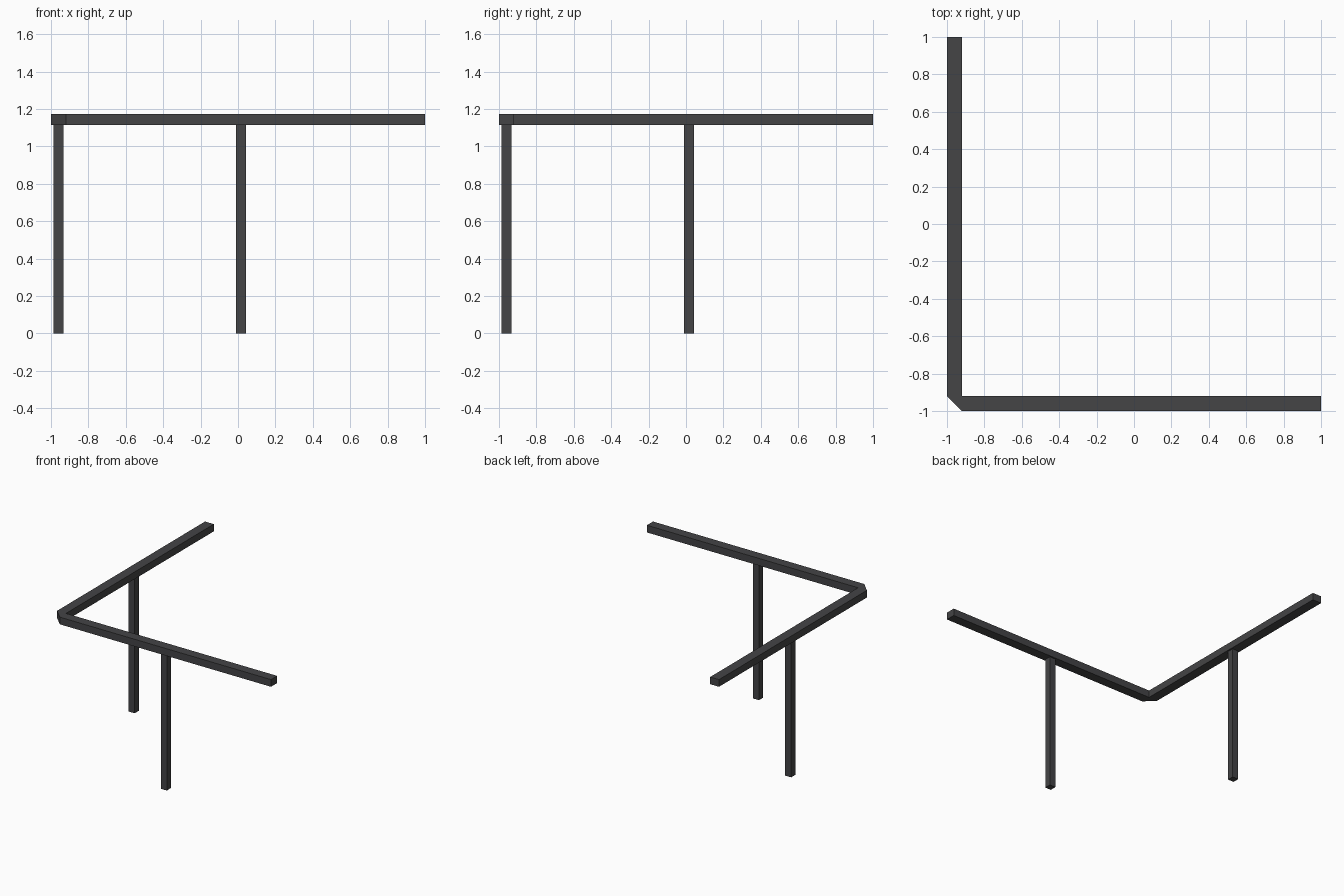
import bpy
import bmesh

if "Cube" in bpy.data.objects:
    bpy.data.objects.remove(bpy.data.objects["Cube"])

RAIL_BOTTOM, RAIL_TOP = 1.113, 1.172
RAIL_WIDTH = 0.08
POST_SIZE = 0.054

metal = bpy.data.materials.new("dark grey metal")
metal.diffuse_color = (0.058, 0.058, 0.061, 1)
metal.use_nodes = True
metal.node_tree.nodes["Principled BSDF"].inputs["Base Color"].default_value = metal.diffuse_color


def prism(name, outline, z0, z1):
    """Extrude a flat outline (counter-clockwise) from z0 up to z1."""
    bm = bmesh.new()
    face = bm.faces.new([bm.verts.new((x, y, z0)) for x, y in outline])
    top = bmesh.ops.extrude_face_region(bm, geom=[face], use_keep_orig=True)["geom"]
    verts = [g for g in top if isinstance(g, bmesh.types.BMVert)]
    bmesh.ops.translate(bm, verts=verts, vec=(0, 0, z1 - z0))
    bmesh.ops.recalc_face_normals(bm, faces=bm.faces)
    mesh = bpy.data.meshes.new(name)
    bm.to_mesh(mesh)
    bm.free()
    mesh.materials.append(metal)
    obj = bpy.data.objects.new(name, mesh)
    bpy.context.collection.objects.link(obj)
    return obj


# L-shaped handrail with a cut-off outer corner
i = -1 + RAIL_WIDTH
prism("corner_rail",
      [(i, -1), (1, -1), (1, i), (i, i), (i, 1), (-1, 1), (-1, i)],
      RAIL_BOTTOM, RAIL_TOP)

# One square post under the middle of each arm
h = POST_SIZE / 2
for name, x, y in (("front_post", 0.017, -0.96), ("left_post", -0.96, 0.017)):
    prism(name, [(x - h, y - h), (x + h, y - h), (x + h, y + h), (x - h, y + h)],
          0, RAIL_BOTTOM)
